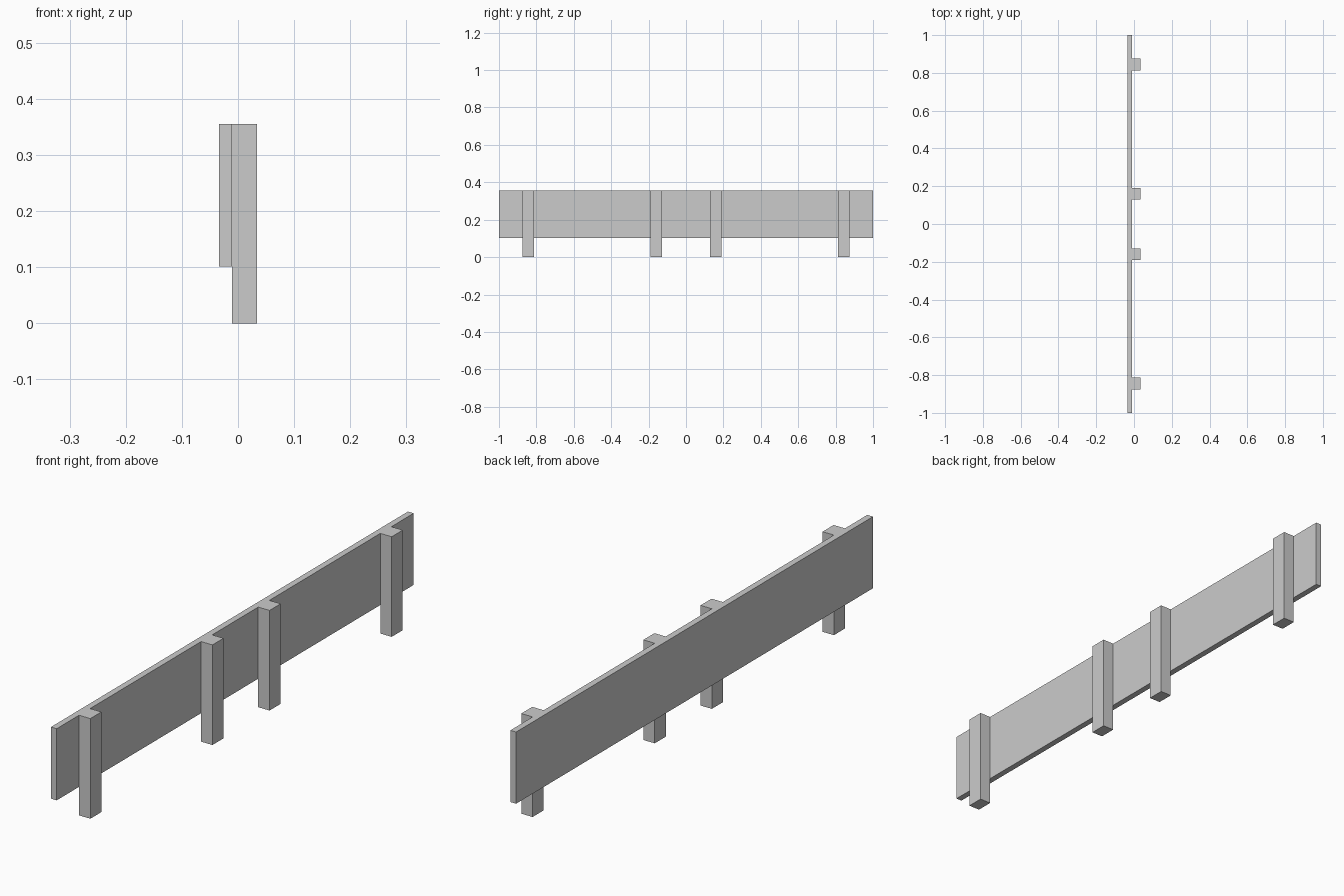
import bpy
import bmesh
from mathutils import Vector

if "Cube" in bpy.data.objects:
    bpy.data.objects.remove(bpy.data.objects["Cube"])


def box(name, low, high):
    """Axis-aligned box between two corners."""
    low, high = Vector(low), Vector(high)
    bm = bmesh.new()
    bmesh.ops.create_cube(bm, size=1)
    bmesh.ops.scale(bm, vec=high - low, verts=bm.verts)
    bmesh.ops.translate(bm, vec=(low + high) / 2, verts=bm.verts)
    mesh = bpy.data.meshes.new(name)
    bm.to_mesh(mesh)
    bm.free()
    obj = bpy.data.objects.new(name, mesh)
    bpy.context.collection.objects.link(obj)
    return obj


HEIGHT = 0.355
JOINT_X = -0.011   # plane where the posts meet the board
HALF_X = 0.0335
POST_HALF_WIDTH = 0.031

# Long board raised off the ground
box("board", (-HALF_X, -1, 0.101), (JOINT_X, 1, HEIGHT))

# Posts behind the board: an outer and an inner pair, mirrored in y
for label, offset in (("outer", 0.844), ("inner", 0.16)):
    for side, sign in (("near", -1), ("far", 1)):
        y = sign * offset
        box(f"{label}_post_{side}",
            (JOINT_X, y - POST_HALF_WIDTH, 0),
            (HALF_X, y + POST_HALF_WIDTH, HEIGHT))
